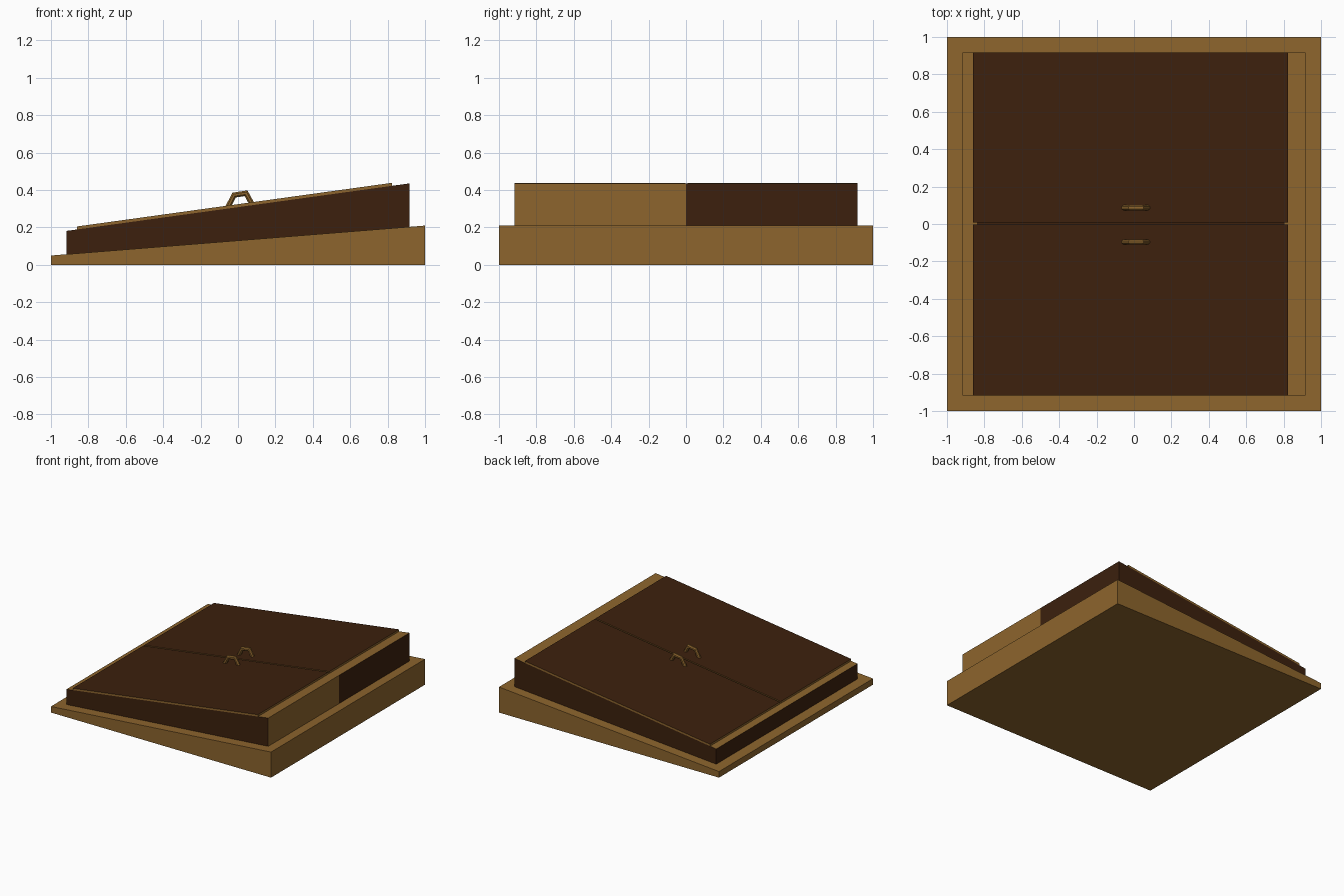
import bpy, bmesh, math
from mathutils import Vector

if "Cube" in bpy.data.objects:
    bpy.data.objects.remove(bpy.data.objects["Cube"])


def material(name, rgb):
    m = bpy.data.materials.new(name)
    m.diffuse_color = (*rgb, 1)
    m.use_nodes = True
    m.node_tree.nodes["Principled BSDF"].inputs["Base Color"].default_value = m.diffuse_color
    return m


LIGHT = material("light_wood", (0.266, 0.130, 0.026))
DARK = material("dark_wood", (0.045, 0.0144, 0.004))


def finish(bm, name, rule=lambda f: 0):
    """Store the mesh; rule gives 0 for light wood, 1 for dark wood."""
    bmesh.ops.recalc_face_normals(bm, faces=bm.faces)
    bm.normal_update()
    for f in bm.faces:
        f.material_index = rule(f)
    me = bpy.data.meshes.new(name)
    bm.to_mesh(me)
    bm.free()
    me.materials.append(LIGHT)
    me.materials.append(DARK)
    ob = bpy.data.objects.new(name, me)
    bpy.context.collection.objects.link(ob)
    return ob


def prism(profile, y0, y1):
    """Extrude an xz profile along y."""
    bm = bmesh.new()
    face = bm.faces.new([bm.verts.new((x, y0, z)) for x, z in profile])
    ext = bmesh.ops.extrude_face_region(bm, geom=[face])
    verts = [v for v in ext["geom"] if isinstance(v, bmesh.types.BMVert)]
    bmesh.ops.translate(bm, verts=verts, vec=(0, y1 - y0, 0))
    return bm


def base_z(x):
    return 0.13 + 0.08 * x


def top_z(x):
    return 0.3085 + 0.1385 * x


def slab(x0, x1, thick):
    return [(x0, top_z(x0)), (x1, top_z(x1)), (x1, top_z(x1) + thick), (x0, top_z(x0) + thick)]


# Sloping base
finish(prism([(-1, 0), (1, 0), (1, base_z(1)), (-1, base_z(-1))], -1, 1), "base")

# Raised frame: light top, dark sides, front half of the tall end light
R = 0.917
bm = prism([(-R, base_z(-R)), (R, base_z(R)), (R, top_z(R)), (-R, top_z(-R))], -R, R)
bmesh.ops.bisect_plane(bm, geom=bm.verts[:] + bm.edges[:] + bm.faces[:],
                       plane_co=(0, 0, 0), plane_no=(0, 1, 0))


def frame_rule(f):
    light_end = f.normal.x > 0.9 and f.calc_center_median().y < 0
    return 0 if f.normal.z > 0.5 or light_end else 1


finish(bm, "frame", frame_rule)

# Two door leaves with light edges, and the dark gap between them
for name, y0, y1 in (("front_door", -R, -0.002), ("back_door", 0.009, R)):
    finish(prism(slab(-0.86, 0.823, 0.016), y0, y1), name,
           lambda f: 1 if f.normal.z > 0.5 else 0)
finish(prism(slab(-0.84, 0.805, 0.003), -0.002, 0.009), "door_gap", lambda f: 1)


# Bent handles: an eight-sided section mitred along the path
PATH = [Vector((x, 0, z)) for x, z in
        ((-0.056, 0.305), (-0.021, 0.373), (0.043, 0.383), (0.08, 0.315))]


def handle(name, y, radius=0.015, sides=8):
    bm = bmesh.new()
    rings = []
    for i, p in enumerate(PATH):
        a = (p - PATH[max(i - 1, 0)]).normalized()
        b = (PATH[min(i + 1, len(PATH) - 1)] - p).normalized()
        t = (a + b).normalized()
        n = Vector((-t.z, 0, t.x))
        stretch = 1 / max(t.dot(b if b.length else a), 0.5)
        ring = []
        for k in range(sides):
            ang = 2 * math.pi * (k + 0.5) / sides
            ring.append(bm.verts.new(p + n * (math.cos(ang) * radius * stretch)
                                     + Vector((0, y + math.sin(ang) * radius, 0))))
        rings.append(ring)
    for r, s in zip(rings, rings[1:]):
        for k in range(sides):
            j = (k + 1) % sides
            bm.faces.new((r[k], r[j], s[j], s[k]))
    bm.faces.new(rings[0])
    bm.faces.new(rings[-1])
    finish(bm, name)


handle("front_handle", -0.096)
handle("back_handle", 0.087)
